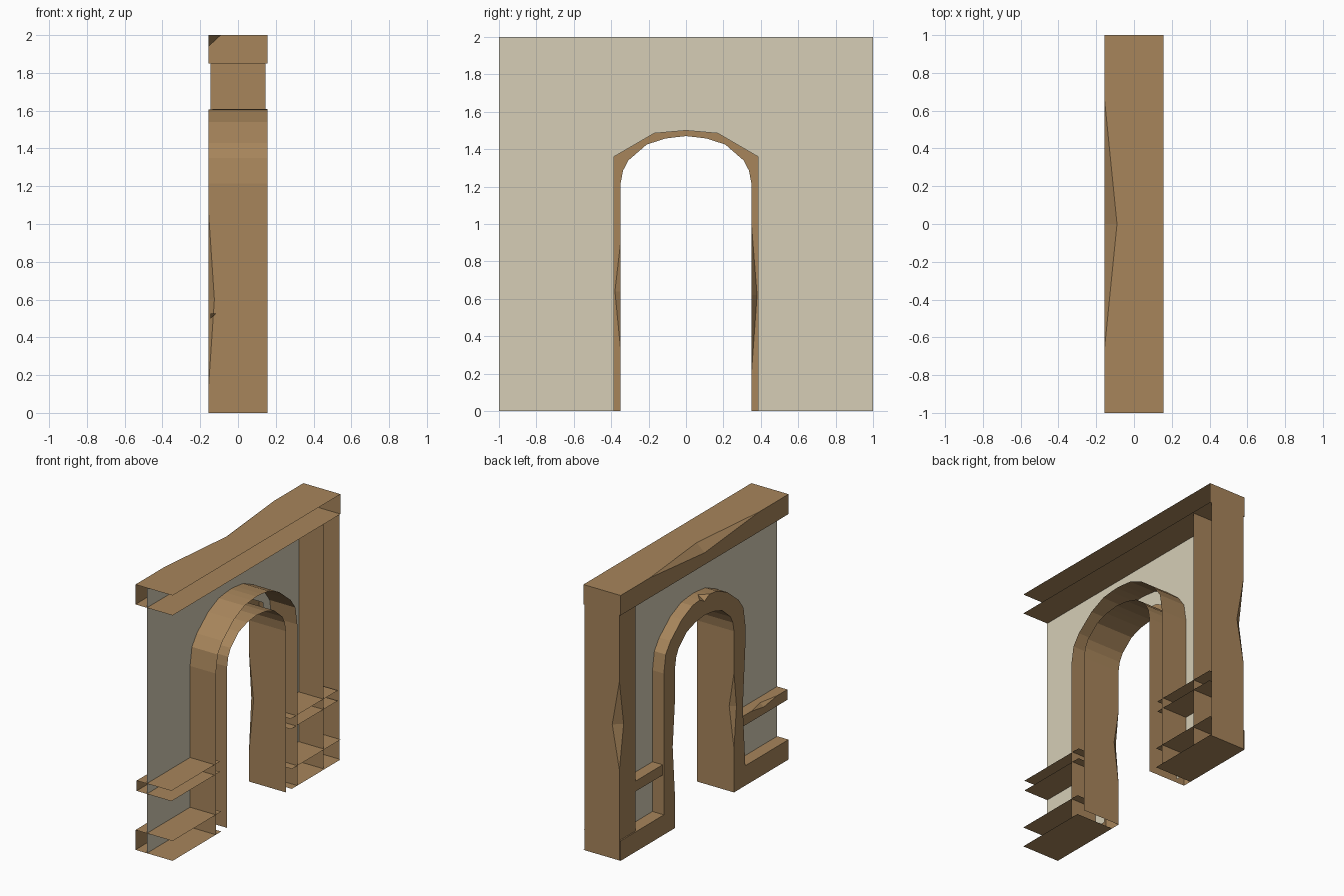
import bpy, bmesh

if "Cube" in bpy.data.objects:
    bpy.data.objects.remove(bpy.data.objects["Cube"])


def material(name, rgb):
    lin = [((c / 255 + 0.055) / 1.055) ** 2.4 for c in rgb]
    m = bpy.data.materials.new(name)
    m.diffuse_color = (*lin, 1)
    m.use_nodes = True
    m.node_tree.nodes["Principled BSDF"].inputs["Base Color"].default_value = m.diffuse_color
    return m


WOOD = material("timber brown", (167, 133, 91))
PLASTER = material("plaster cream", (214, 206, 182))


def build(name, faces, mat):
    """Make an object from polygons given as lists of points."""
    bm = bmesh.new()
    for f in faces:
        bm.faces.new([bm.verts.new(p) for p in f])
    bmesh.ops.remove_doubles(bm, verts=bm.verts, dist=0.0005)
    bmesh.ops.recalc_face_normals(bm, faces=bm.faces)
    me = bpy.data.meshes.new(name)
    bm.to_mesh(me)
    bm.free()
    me.materials.append(mat)
    ob = bpy.data.objects.new(name, me)
    bpy.context.collection.objects.link(ob)
    return ob


def channel(name, axis, t0, t1, lo, hi, hx, chip_lo=None, chip_hi=None, cap=False):
    """Timber open towards +x, running along y or z.
    A chip is (start, middle, end, depth in x, depth sideways)."""
    def P(x, s, t):
        return (x, t, s) if axis == "y" else (x, s, t)

    faces, front = [], []
    for s, chip, inward in ((lo, chip_lo, 1), (hi, chip_hi, -1)):
        side = [P(-hx, s, t0)]
        edge = [P(-hx, s, t0)]
        if chip:
            a, m, b, dx, ds = chip
            A, B = P(-hx, s, a), P(-hx, s, b)
            in_x, in_s = P(-hx + dx, s, m), P(-hx, s + inward * ds, m)
            side += [A, in_x, B]
            edge += [A, in_s, B]
            faces += [[A, in_x, in_s], [in_x, B, in_s]]
        side += [P(-hx, s, t1), P(hx, s, t1), P(hx, s, t0)]
        edge += [P(-hx, s, t1)]
        faces.append(side)
        front.append(edge)
    faces.append(front[0] + front[1][::-1])
    if cap:
        faces.append([P(-hx, lo, t1), P(hx, lo, t1), P(hx, hi, t1), P(-hx, hi, t1)])
    return build(name, faces, WOOD)


HX = 0.155

# plaster sheet with the doorway cut out
half = [(0.385, 0), (0.385, 1.36), (0.17, 1.485)]
outline = ([(-1, 0)] + [(-y, z) for y, z in half] + [(0, 1.5)]
           + half[::-1] + [(1, 0), (1, 2), (-1, 2)])
build("plaster_wall", [[(-0.06, y, z) for y, z in outline]], PLASTER)

# top beam, corner post
channel("top_beam", "y", -1, 1, 1.85, 2, HX, chip_hi=(-0.65, 0, 0.65, 0.065, 0.06), cap=True)
channel("corner_post", "z", 0, 1.85, 0.81, 1, 0.145, chip_hi=(0.68, 1.01, 1.35, 0.06, 0.05))

# sill beams and middle rails on both sides of the doorway
channel("sill_left", "y", -1, -0.42, 0, 0.15, HX)
channel("sill_right", "y", 0.42, 1, 0, 0.15, HX)
channel("rail_left", "y", -1, -0.42, 0.447, 0.525, 0.145,
        chip_hi=(-0.88, -0.72, -0.57, 0.03, 0.025))
channel("rail_right", "y", 0.42, 0.98, 0.447, 0.525, 0.145)

# door frame legs
SPRING = 1.215
channel("door_leg_left", "z", 0, SPRING, -0.485, -0.35, HX,
        chip_lo=(0.15, 0.6, 1.05, 0.03, 0.03), chip_hi=(0.33, 0.64, 0.9, 0.04, 0.03))
channel("door_leg_right", "z", 0, SPRING, 0.35, 0.485, HX,
        chip_lo=(0.2, 0.62, 1.0, 0.04, 0.03))

# arched head of the door frame, with a chip at the crown
inner = [(0.35, SPRING), (0.337, 1.285), (0.308, 1.34), (0.21, 1.425),
         (0.11, 1.457), (0.055, 1.464), (0, 1.47)]
outer = [(0.485, SPRING), (0.463, 1.35), (0.405, 1.43), (0.27, 1.54),
         (0.145, 1.596), (0.06, 1.606), (0, 1.61)]
faces = []
for sign in (-1, 1):
    for i in range(len(inner) - 1):
        (a, az), (b, bz) = inner[i], inner[i + 1]
        (c, cz), (d, dz) = outer[i], outer[i + 1]
        a, b, c, d = (sign * v for v in (a, b, c, d))
        crown = i == len(inner) - 2
        fx, fz = (-HX + 0.055, dz - 0.035) if crown else (-HX, dz)
        faces += [
            [(-HX, a, az), (-HX, b, bz), (HX, b, bz), (HX, a, az)],
            [(-HX, c, cz), (fx, d, dz), (HX, d, dz), (HX, c, cz)],
            [(-HX, a, az), (-HX, b, bz), (-HX, d, fz), (-HX, c, cz)],
        ]
        if crown:
            faces.append([(-HX, c, cz), (fx, d, dz), (-HX, d, fz)])
build("door_arch", faces, WOOD)
